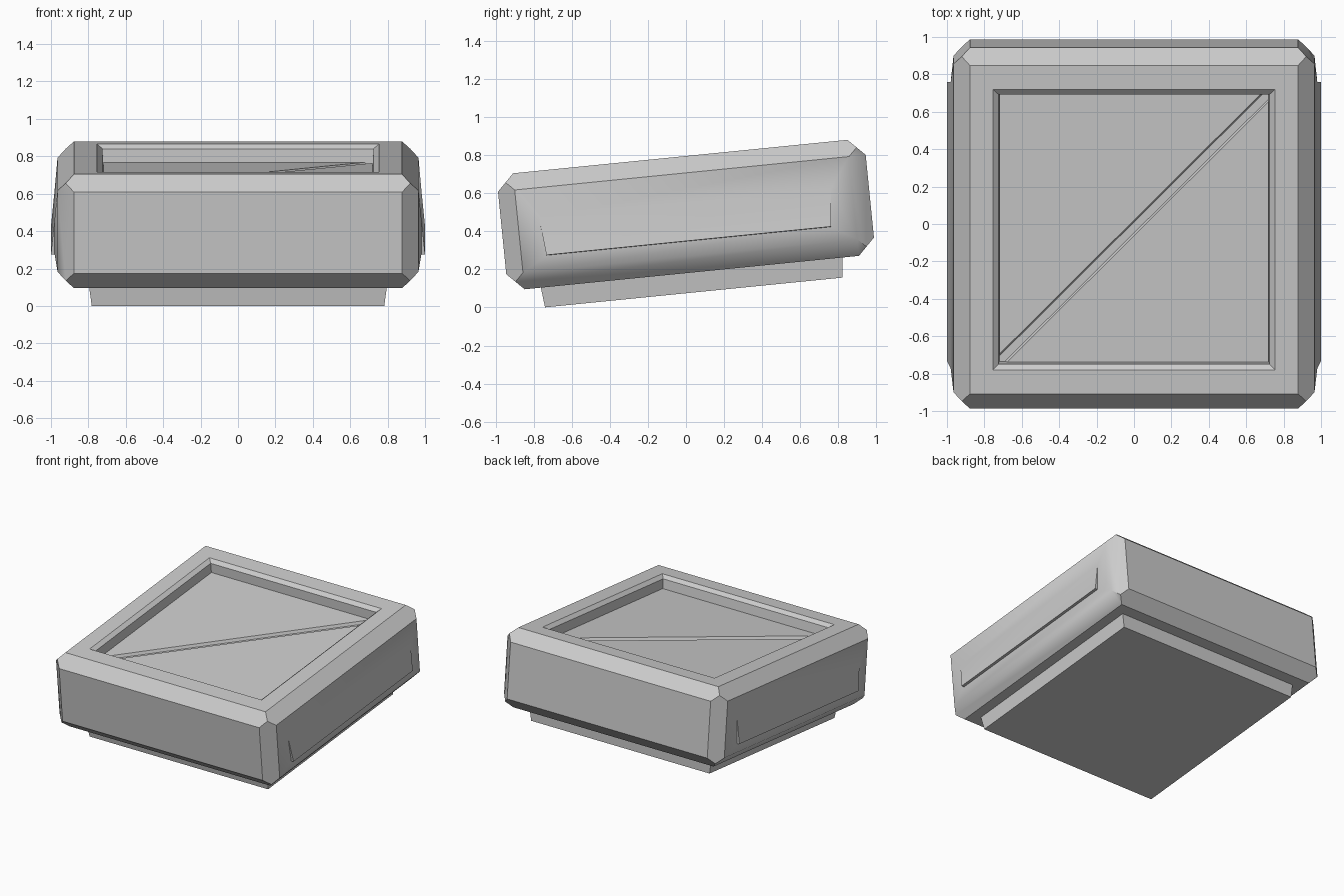
import bpy, bmesh, math
from mathutils import Vector

if "Cube" in bpy.data.objects:
    bpy.data.objects.remove(bpy.data.objects["Cube"])

TILT = math.atan(0.1)
CENTRE_Z = 0.4875
H = Vector((0.965, 0.97, 0.306))   # body half sizes
C = 0.088                          # chamfer
SIGNS = [(-1, -1), (1, -1), (1, 1), (-1, 1)]


def finish(bm, name):
    bmesh.ops.recalc_face_normals(bm, faces=bm.faces)
    me = bpy.data.meshes.new(name)
    bm.to_mesh(me)
    bm.free()
    ob = bpy.data.objects.new(name, me)
    ob.location.z = CENTRE_Z
    ob.rotation_euler.x = TILT
    bpy.context.collection.objects.link(ob)
    return ob


def bridge(bm, a, b):
    n = len(a)
    for i in range(n):
        bm.faces.new((a[i], a[(i + 1) % n], b[(i + 1) % n], b[i]))


def open_face(bm, normal, i, j):
    """Remove the face looking along normal, return its corners in SIGNS order."""
    f = max(bm.faces, key=lambda f: f.normal.dot(normal))
    vs = sorted(f.verts, key=lambda v: math.atan2(v.co[j], v.co[i]))
    bmesh.ops.delete(bm, geom=[f], context='FACES_ONLY')
    return vs


def prism(name, low, high, z0, z1):
    bm = bmesh.new()
    a = [bm.verts.new((x, y, z0)) for x, y in low]
    b = [bm.verts.new((x, y, z1)) for x, y in high]
    bridge(bm, a, b)
    bm.faces.new(a)
    bm.faces.new(b)
    return finish(bm, name)


# chamfered body: hull of face corners plus the point where three chamfers meet
bm = bmesh.new()
for sx, sy in SIGNS:
    for sz in (-1, 1):
        s = Vector((sx, sy, sz))
        for d in [(0, C, C), (C, 0, C), (C, C, 0), (C / 2, C / 2, C / 2)]:
            bm.verts.new((H - Vector(d)) * s)
bmesh.ops.convex_hull(bm, input=bm.verts)
bmesh.ops.dissolve_limit(bm, angle_limit=0.02, verts=bm.verts, edges=bm.edges)
bm.normal_update()

# top recess with a small bevelled rim
ring = open_face(bm, Vector((0, 0, 1)), 0, 1)
for half, z in [(0.754, H.z), (0.725, 0.282), (0.72, 0.188)]:
    new = [bm.verts.new((sx * half, sy * half, z)) for sx, sy in SIGNS]
    bridge(bm, ring, new)
    ring = new
bm.faces.new(ring)

# side grips: wedge with a lip along its lower edge
for s in (-1, 1):
    bm.normal_update()
    ring = open_face(bm, Vector((s, 0, 0)), 1, 2)
    inner = [bm.verts.new((s * 0.98, y, z)) for y, z in
             [(-0.75, -0.14), (0.75, -0.14), (0.77, 0.06), (-0.77, 0.06)]]
    bridge(bm, ring, inner)
    a, b, c, d = inner
    a2, b2 = [bm.verts.new((s, y, -0.138)) for y in (-0.75, 0.75)]
    for f in [(a, b, b2, a2), (a, a2, d), (b, c, b2), (a2, b2, c, d)]:
        bm.faces.new(f)

# sharp creases, except where the sides blend into two of their chamfers
bmesh.ops.recalc_face_normals(bm, faces=bm.faces)
for f in bm.faces:
    f.smooth = True
for e in bm.edges:
    e.smooth = e.calc_face_angle(0) < math.radians(30)
    p, q = e.verts[0].co, e.verts[1].co
    if all(abs(abs(v.x) - H.x) < 1e-4 for v in (p, q)):
        s = 1 if p.x > 0 else -1
        if max(p.z, q.z) < 0 or min(p.y * s, q.y * s) > 0:
            e.smooth = True
finish(bm, "body")

# floor plates, leaving a diagonal groove between them
S = 0.72


def triangle(g):
    return [(-S, -S + g), (-S, S), (S - g, S)]


lo, hi = triangle(0.028), triangle(0.042)
prism("floor_plate_left", lo, hi, 0.186, 0.21)
prism("floor_plate_right", [(y, x) for x, y in lo], [(y, x) for x, y in hi], 0.186, 0.21)

# base slab
prism("base", [(x * 0.782, y * 0.785) for x, y in SIGNS],
      [(x * 0.797, y * 0.797) for x, y in SIGNS], -0.411, -0.30)
